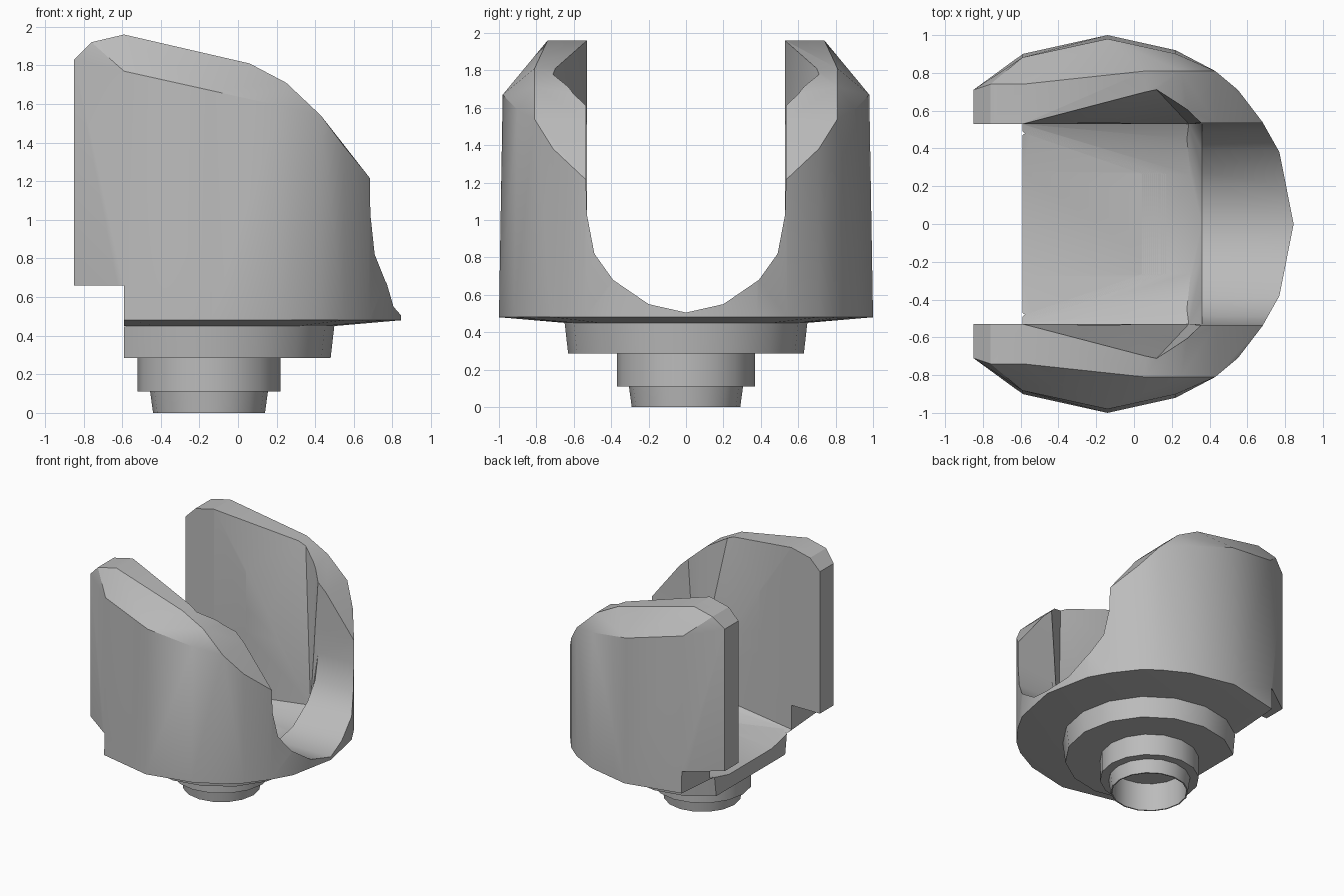
import bpy, bmesh, math

old = bpy.data.objects.get("Cube")
if old:
    bpy.data.objects.remove(old, do_unlink=True)

grey = bpy.data.materials.new("light grey")
grey.use_nodes = True
COLOUR = (0.5, 0.5, 0.5, 1)
grey.diffuse_color = COLOUR
grey.node_tree.nodes["Principled BSDF"].inputs["Base Color"].default_value = COLOUR


def finish(name, bm):
    bmesh.ops.recalc_face_normals(bm, faces=bm.faces)
    mesh = bpy.data.meshes.new(name)
    bm.to_mesh(mesh)
    bm.free()
    mesh.materials.append(grey)
    obj = bpy.data.objects.new(name, mesh)
    bpy.context.collection.objects.link(obj)
    return obj


def mirrored_hull(name, points):
    """Convex solid around the points and their mirror images in y."""
    bm = bmesh.new()
    for x, y, z in points:
        for side in ((1, -1) if y else (1,)):
            bm.verts.new((x, y * side, z))
    result = bmesh.ops.convex_hull(bm, input=bm.verts)
    spare = {v for v in result["geom_interior"] + result["geom_unused"]
             if isinstance(v, bmesh.types.BMVert)}
    bmesh.ops.delete(bm, geom=list(spare), context="VERTS")
    bmesh.ops.dissolve_limit(bm, angle_limit=math.radians(1),
                             verts=bm.verts, edges=bm.edges)
    return finish(name, bm)


def box(name, x0, x1, half_y, z0, z1):
    return mirrored_hull(name, [(x, half_y, z) for x in (x0, x1) for z in (z0, z1)])


def cut(obj, cutter):
    mod = obj.modifiers.new("cut", "BOOLEAN")
    mod.operation = "DIFFERENCE"
    mod.solver = "EXACT"
    mod.object = cutter
    bpy.ops.object.select_all(action="DESELECT")
    bpy.context.view_layer.objects.active = obj
    obj.select_set(True)
    bpy.ops.object.modifier_apply(modifier=mod.name)


def smooth(obj, degrees):
    bpy.ops.object.select_all(action="DESELECT")
    bpy.context.view_layer.objects.active = obj
    obj.select_set(True)
    bpy.ops.object.shade_smooth_by_angle(angle=math.radians(degrees))


# Rounded housing: base outline, shoulder line and crest line
outline = [(-.85, .71), (-.59, .9), (-.14, 1), (.22, .92), (.43, .81),
           (.55, .71), (.68, .54), (.77, .38), (.845, 0)]
shoulder = [1.83, 1.77, 1.67, 1.59, 1.54, 1.38, 1.22, 1.1, 1.01]
crest = [(-.85, .53, 1.83), (-.76, .74, 1.92), (-.59, .74, 1.96),
         (.06, .81, 1.81), (.25, .81, 1.71)]
points = [(x, y, .48) for x, y in outline]
points += [(x, y * (.98 if y > .85 else 1), z) for (x, y), z in zip(outline, shoulder)]
points += crest
for i in range(9):
    a = math.pi * i / 8
    points.append((-.15 + .65 * math.cos(a), .65 * math.sin(a) if 0 < i < 8 else 0, .45))
housing = mirrored_hull("housing", points)

# U-shaped channel running front to back between the two cheeks
half_u = [(.535, 2.3), (.535, 1.22), (.53, 1.03), (.49, .82), (.39, .68), (.2, .55)]
bm = bmesh.new()
loop = half_u + [(0, .505)] + [(-y, z) for y, z in reversed(half_u)]
face = bm.faces.new([bm.verts.new((-.3, y, z)) for y, z in loop])
grown = bmesh.ops.extrude_face_region(bm, geom=[face])
bmesh.ops.translate(bm, vec=(1.5, 0, 0),
                    verts=[v for v in grown["geom"] if isinstance(v, bmesh.types.BMVert)])
channel = finish("channel_cutter", bm)

# Pocket between the cheeks: floor falling to the open end, lip matching the channel
pocket = mirrored_hull("pocket_cutter", [
    (-.6, .53, .46), (-.6, .28, .4), (-.6, .53, 2.2), (.3, .26, .47),
    (.28, .45, .53), (.29, .53, .58), (.29, .53, 2.2), (.36, 0, .505)]
    + [(.36, min(y, .53), z) for y, z in half_u])

# Flare that hollows the upper inside of each cheek along a diagonal crease
flare = mirrored_hull("flare_cutter", [
    (-.74, .53, 2.2), (.29, .53, .58), (.06, .7, 1.81), (.06, .775, 2.2),
    (.28, .6, 1.69), (.28, .64, 2.2), (.36, .53, 1.6), (.36, .55, 2.2)])
slot = box("slot_cutter", -1.2, -.59, .53, .3, 2.3)
notch = box("notch_cutter", -1.2, -.59, 1.3, -.2, .66)

# Stepped collar under the housing, turned from a profile
profile = [(0, .23), (.28, .23), (.28, 0), (.29, 0), (.305, .11), (.37, .11),
           (.37, .285), (.63, .285), (.65, .46), (0, .46)]
bm = bmesh.new()
verts = [bm.verts.new((r - .15, 0, z)) for r, z in profile]
edges = [bm.edges.new(pair) for pair in zip(verts, verts[1:])]
bmesh.ops.spin(bm, geom=verts + edges, cent=(-.15, 0, 0), axis=(0, 0, 1),
               angle=math.tau, steps=16, use_duplicate=False)
bmesh.ops.remove_doubles(bm, verts=bm.verts, dist=.0005)
collar = finish("stepped_collar", bm)

cutters = (channel, pocket, flare, slot, notch)
for cutter in cutters:
    cut(housing, cutter)
for cutter in (pocket, notch):
    cut(collar, cutter)
for cutter in cutters:
    bpy.data.objects.remove(cutter, do_unlink=True)

smooth(housing, 28)
smooth(collar, 30)
